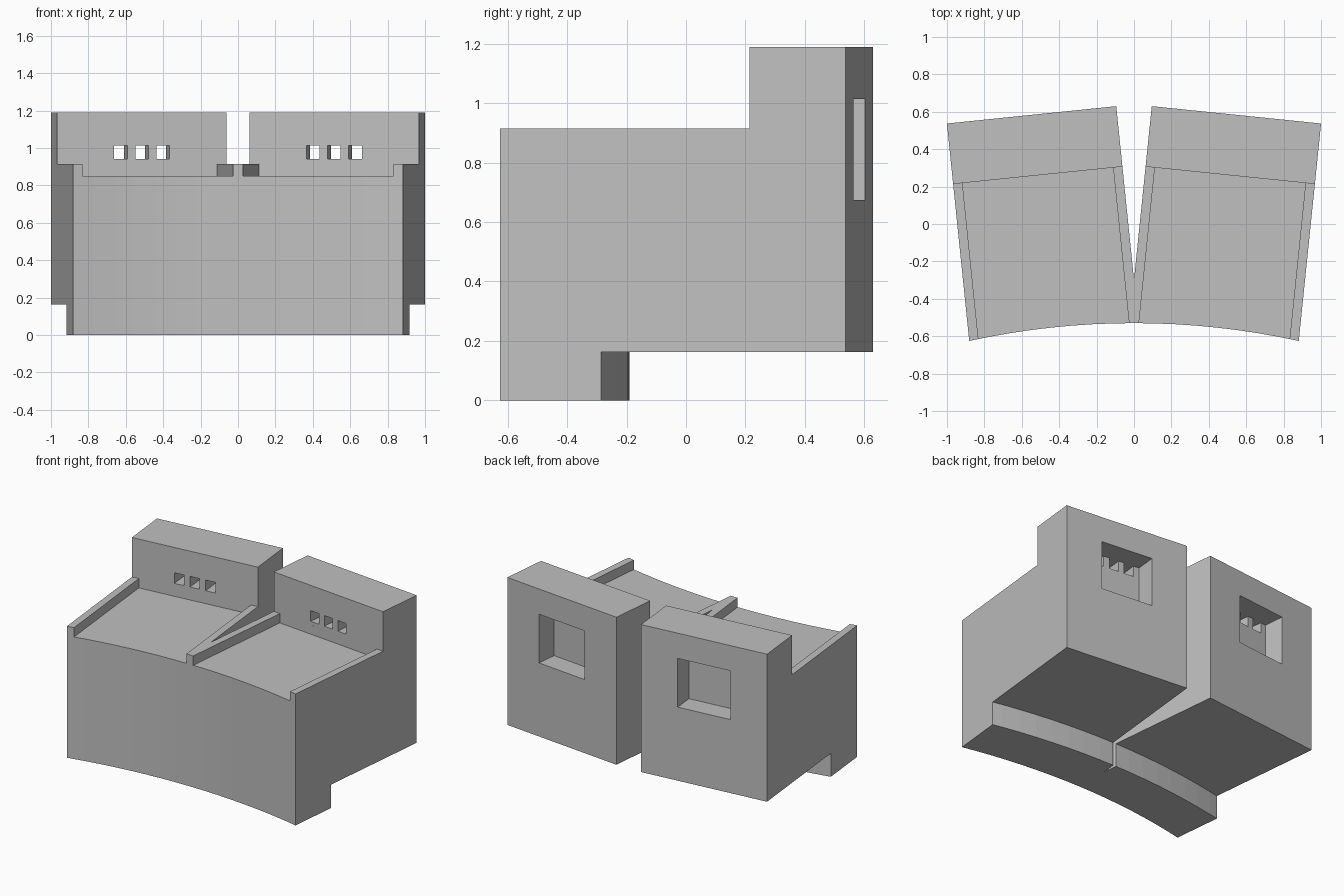
import bpy, bmesh, math

if "Cube" in bpy.data.objects:
    bpy.data.objects.remove(bpy.data.objects["Cube"])

A = math.radians(5.85)           # each half is turned outward by this angle
OX, OY = 0.095, 0.63             # inner back corner of the right half
WIDTH, DEPTH = 0.91, 1.17        # plan size of one half
WALL = 0.325                     # thickness of the tall rear wall
RAIL = 0.05                      # width of the side kerbs
FOOT_Z, FLOOR_Z, RAIL_Z, TOP_Z = 0.163, 0.85, 0.915, 1.19
ARC_Y, R_FRONT, R_FOOT = -4.65, 4.12, 4.46

concrete = bpy.data.materials.new("plain_grey")
concrete.diffuse_color = (0.53, 0.53, 0.53, 1)
concrete.use_nodes = True
concrete.node_tree.nodes["Principled BSDF"].inputs["Base Color"].default_value = concrete.diffuse_color


def plan(u, v, side=1):
    """Half-block coordinates (u outward, v backward) to the ground plan."""
    return (side * (OX + u * math.cos(A) + v * math.sin(A)),
            OY - u * math.sin(A) + v * math.cos(A))


def arc(radius, half_x, n=16):
    end = math.asin(half_x / radius)
    return [(radius * math.sin(t), ARC_Y + radius * math.cos(t))
            for t in (-end + 2 * end * i / n for i in range(n + 1))]


def prism(name, pts, z0, z1):
    bm = bmesh.new()
    face = bm.faces.new([bm.verts.new((x, y, z0)) for x, y in pts])
    ext = bmesh.ops.extrude_face_region(bm, geom=[face])
    for e in ext["geom"]:
        if isinstance(e, bmesh.types.BMVert):
            e.co.z = z1
    bmesh.ops.recalc_face_normals(bm, faces=bm.faces)
    me = bpy.data.meshes.new(name)
    bm.to_mesh(me)
    bm.free()
    me.materials.append(concrete)
    ob = bpy.data.objects.new(name, me)
    bpy.context.collection.objects.link(ob)
    return ob


def box(u0, u1, v0, v1, side):
    return [plan(u, v, side) for u, v in ((u0, v0), (u1, v0), (u1, v1), (u0, v1))]


def cut(pts, z0, z1):
    cutter = prism("cutter", pts, z0, z1)
    cutter.hide_render = True
    mod = block.modifiers.new("cut", 'BOOLEAN')
    mod.operation, mod.solver, mod.object = 'DIFFERENCE', 'EXACT', cutter
    bpy.context.view_layer.objects.active = block
    bpy.ops.object.modifier_apply(modifier=mod.name)
    bpy.data.objects.remove(cutter, do_unlink=True)


# Whole block: curved front, splayed halves, V-shaped gap at the back
front = arc(R_FRONT, plan(WIDTH, -DEPTH)[0])
apex = (0, OY - OX / math.tan(A))
outline = front + [plan(WIDTH, 0), plan(0, 0), apex,
                   plan(0, 0, -1), plan(WIDTH, 0, -1)]
block = prism("twin_wall_block", outline, 0, TOP_Z)

# Undercut behind the curved foot
cut(arc(R_FOOT, 1.2, 20) + [(1.2, 1.5), (-1.2, 1.5)], -0.5, FOOT_Z)

# Lower everything in front of the rear walls to kerb height
mid = (0, plan(-0.0623, -WALL)[1])
cut([plan(1.3, -WALL, -1), mid, plan(1.3, -WALL), (1.4, -1.5), (-1.4, -1.5)],
    RAIL_Z, 2)

for side in (1, -1):
    # Sunken floor between the kerbs
    cut(box(RAIL, WIDTH - RAIL, -1.6, -WALL, side), FLOOR_Z, 1.0)
    # Three small openings in the wall
    for c in (-0.113, 0, 0.113):
        u = WIDTH / 2 + c
        cut(box(u - 0.035, u + 0.035, -0.5, -0.1, side), 0.94, 1.014)
    # Niche in the back face
    cut(box(0.265, 0.645, -0.145, 0.2, side), 0.675, 1.014)
